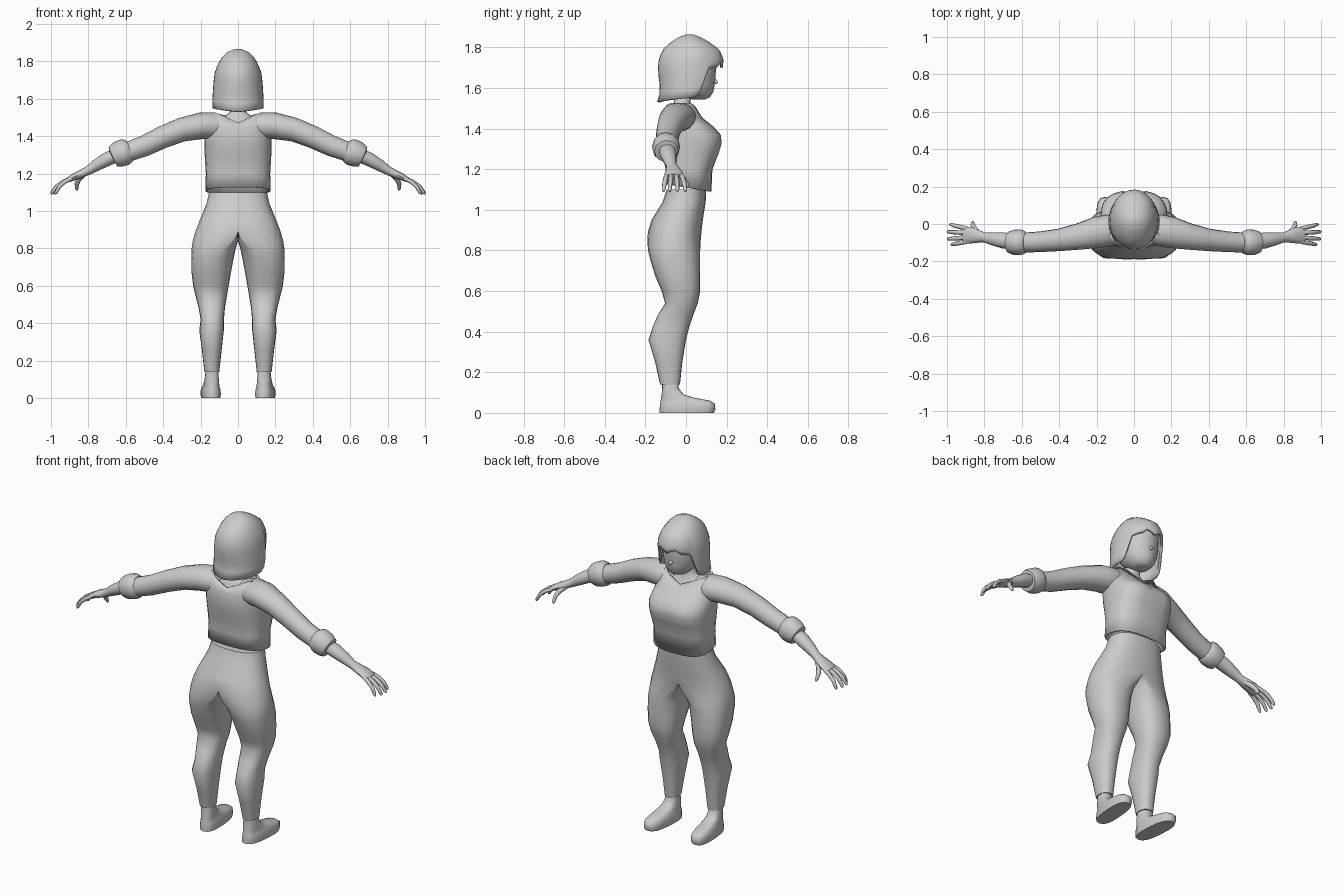
import bpy, bmesh, math
from mathutils import Vector

grey = bpy.data.materials.new("plain grey")
grey.diffuse_color = (0.6, 0.6, 0.6, 1)


def finish(bm, name, mirror=False, angle=50):
    bmesh.ops.remove_doubles(bm, verts=bm.verts, dist=0.0002)
    bmesh.ops.recalc_face_normals(bm, faces=bm.faces)
    mesh = bpy.data.meshes.new(name)
    bm.to_mesh(mesh)
    bm.free()
    obj = bpy.data.objects.new(name, mesh)
    bpy.context.collection.objects.link(obj)
    mesh.materials.append(grey)
    if mirror:
        obj.modifiers.new("mirror", "MIRROR").use_clip = True
    bpy.ops.object.select_all(action="DESELECT")
    obj.select_set(True)
    bpy.context.view_layer.objects.active = obj
    bpy.ops.object.shade_smooth_by_angle(angle=math.radians(angle))
    return obj


def skin_rings(rings, cap_start=True, cap_end=True):
    bm = bmesh.new()
    rows = [[bm.verts.new(p) for p in ring] for ring in rings]
    n = len(rows[0])
    for a, b in zip(rows, rows[1:]):
        for i in range(n):
            j = (i + 1) % n
            bm.faces.new((a[i], a[j], b[j], b[i]))
    if cap_start:
        bm.faces.new(rows[0])
    if cap_end:
        bm.faces.new(rows[-1])
    return bm


def power(v, e):
    return math.copysign(abs(v) ** e, v)


def oval(z, y0, y1, hx, cx=0, n=20, e=0.85):
    """Horizontal ring between y0 and y1 with half width hx."""
    return [Vector((cx + hx * power(math.sin(t), e),
                    (y0 + y1) / 2 + (y1 - y0) / 2 * power(math.cos(t), e), z))
            for t in (2 * math.pi * i / n for i in range(n))]


def tube(name, sections, n=12, mirror=True, angle=50):
    """Sections are (x, y, z, half width, half height) along a limb."""
    pts = [Vector(s[:3]) for s in sections]
    rings = []
    for i, s in enumerate(sections):
        d = (pts[min(i + 1, len(pts) - 1)] - pts[max(i - 1, 0)]).normalized()
        side = (Vector((0, 1, 0)) - d * d.y).normalized()
        up = side.cross(d)
        rings.append([pts[i] + side * s[3] * math.cos(t) + up * s[4] * math.sin(t)
                      for t in (2 * math.pi * k / n for k in range(n))])
    return finish(skin_rings(rings), name, mirror, angle)


# Trousers: z, back, front, inner x, middle x, outer x
legs = [(1.10, -.095, .10, 0, 0, .155), (1.04, -.115, .097, 0, 0, .168),
        (.95, -.17, .083, 0, 0, .205), (.89, -.188, .076, 0, 0, .228),
        (.84, -.19, .072, 0, .035, .242), (.80, -.187, .07, .012, .085, .248),
        (.75, -.175, .07, .023, .125, .25), (.67, -.15, .07, .038, .14, .248),
        (.60, -.12, .07, .05, .145, .24), (.54, -.103, .058, .06, .143, .225),
        (.48, -.14, .035, .07, .14, .21), (.42, -.165, .015, .075, .138, .2),
        (.36, -.185, 0, .076, .14, .207), (.25, -.152, -.018, .088, .14, .192),
        (.14, -.128, -.03, .1, .14, .18)]
rings = []
for z, y0, y1, xi, cx, xo in legs:
    ring = []
    for i in range(20):
        t = 2 * math.pi * i / 20
        s = power(math.sin(t), .85)
        ring.append((cx + s * ((xo - cx) if s > 0 else (cx - xi)),
                     (y0 + y1) / 2 + (y1 - y0) / 2 * power(math.cos(t), .85), z))
    rings.append(ring)
bm = skin_rings(rings)
inner = [f for f in bm.faces if all(abs(v.co.x) < 1e-4 for v in f.verts)]
bmesh.ops.delete(bm, geom=inner, context="FACES")
finish(bm, "trousers", True)

# Shoes: z, heel, toe, half width
shoe = [(0, -.13, .137, .05), (.02, -.13, .145, .053), (.045, -.128, .142, .051),
        (.06, -.125, .12, .045), (.075, -.123, .04, .042), (.09, -.12, -.01, .04),
        (.12, -.118, -.035, .036), (.16, -.118, -.04, .033)]
rings = [oval(*s, cx=.14, n=16, e=.75) for s in shoe]
for ring in rings:
    for p in ring:
        p.x += .07 * (p.y + .08)
finish(skin_rings(rings), "shoe", True)

# Shirt body, with a dipped neckline and a slanted hem
body = [(1.11, -.105, .125, .175), (1.2, -.10, .13, .172), (1.28, -.115, .165, .177),
        (1.33, -.125, .18, .18), (1.37, -.13, .175, .18), (1.41, -.13, .135, .176),
        (1.45, -.125, .085, .165), (1.48, -.11, .055, .135)]
rings = [oval(*b, n=24, e=.75) for b in body]
for p in rings[0]:
    p.z -= .16 * p.y
for ring, depth in ((rings[2], .008), (rings[3], .014), (rings[4], .012)):
    for p in ring:
        if p.y > .05:
            p.y -= depth * max(0, 1 - abs(p.x) / .06)
for p in rings[-1]:
    p.z = 1.472 + .055 * min(1, abs(p.x) / .12)
shirt = finish(skin_rings(rings, False, False), "shirt", angle=60)
thick = shirt.modifiers.new("thickness", "SOLIDIFY")
thick.thickness = .012

# Upper chest and neck
neck = [(1.43, -.11, .07, .14), (1.475, -.098, .043, .115), (1.505, -.075, .025, .075),
        (1.53, -.06, .022, .042), (1.60, -.055, .03, .038)]
finish(skin_rings([oval(*s, n=16) for s in neck]), "neck")

# Sleeves and rolled cuffs
tube("sleeve", [(.07, -.03, 1.45, .07, .06), (.14, -.035, 1.456, .084, .072),
                (.2, -.045, 1.455, .084, .071), (.3, -.068, 1.435, .07, .064),
                (.4, -.085, 1.396, .06, .06), (.5, -.095, 1.348, .055, .056),
                (.6, -.1, 1.312, .053, .052)], 16)
tube("cuff", [(.575, -.098, 1.328, .05, .05), (.59, -.098, 1.322, .064, .066),
              (.612, -.098, 1.313, .069, .072), (.645, -.098, 1.3, .067, .068),
              (.668, -.097, 1.29, .058, .058), (.672, -.097, 1.288, .035, .035)], 12, angle=40)

# Forearms, hands and fingers
tube("forearm_and_hand", [(.62, -.098, 1.31, .04, .036), (.7, -.088, 1.277, .043, .037),
                          (.76, -.079, 1.243, .034, .031), (.8, -.072, 1.217, .026, .024),
                          (.835, -.066, 1.2, .035, .022), (.875, -.06, 1.183, .045, .019),
                          (.91, -.06, 1.165, .045, .013)])
for name, y0, y1, tip in (("index", -.025, -.003, .985), ("middle", -.048, -.042, 1.0),
                          ("ring", -.072, -.08, .998), ("little", -.094, -.11, .978)):
    reach = tip - .89
    tube(name + "_finger", [(.89, y0, 1.174, .011, .011),
                            (.89 + reach * .4, y0 * .6 + y1 * .4, 1.157, .012, .011),
                            (.89 + reach * .75, y0 * .25 + y1 * .75, 1.13, .011, .01),
                            (tip - .006, y1, 1.1, .009, .009), (tip, y1, 1.09, .004, .004)], 8)
tube("thumb", [(.82, -.055, 1.2, .012, .014), (.85, -.03, 1.172, .015, .014),
               (.862, -.008, 1.145, .012, .012), (.862, .008, 1.12, .009, .009),
               (.86, .012, 1.11, .004, .004)], 8)

# Head
head = [(1.545, .03, .095, .025), (1.555, -.01, .118, .05), (1.58, -.05, .134, .077),
        (1.62, -.08, .142, .098), (1.66, -.095, .145, .108), (1.72, -.105, .152, .112),
        (1.77, -.09, .145, .1), (1.81, -.06, .11, .07)]
finish(skin_rings([oval(*h, e=1) for h in head]), "head")
tube("nose", [(0, .125, 1.65, .01, .01), (0, .14, 1.635, .012, .012),
              (0, .155, 1.625, .006, .006)], 8, False)

# Hair: z, back, front, half width
hair = [(1.865, 0, .035, .02), (1.852, -.035, .07, .055), (1.83, -.07, .11, .08),
        (1.79, -.115, .165, .106), (1.74, -.136, .185, .125), (1.68, -.138, .18, .132),
        (1.60, -.128, .165, .137), (1.565, -.13, .15, .138), (1.53, -.143, .14, .134)]


def hair_at(z):
    for a, b in zip(hair, hair[1:]):
        if z >= b[0]:
            f = (a[0] - z) / (a[0] - b[0])
            return [p + (q - p) * f for p, q in zip(a, b)]
    return hair[-1]


# Fringe at the front, locks beside the face, straight cut behind
N = 32
fringe = [1.70, 1.715, 1.725, 1.705, 1.70, 1.69, 1.565, 1.55]
rings = []
for k in range(11):
    ring = []
    for i in range(N):
        q = min(i, N - i)
        low = fringe[q] if q < len(fringe) else 1.55 - .018 * (q - 8) / 8
        z = 1.865 + (low - 1.865) * (k / 10) ** 1.3
        _, y0, y1, hx = hair_at(z)
        t = 2 * math.pi * i / N
        ring.append(Vector((hx * math.sin(t), (y0 + y1) / 2 + (y1 - y0) / 2 * math.cos(t), z)))
    rings.append(ring)
hair_obj = finish(skin_rings(rings, True, False), "hair", angle=60)
shell = hair_obj.modifiers.new("thickness", "SOLIDIFY")
shell.thickness = .014
